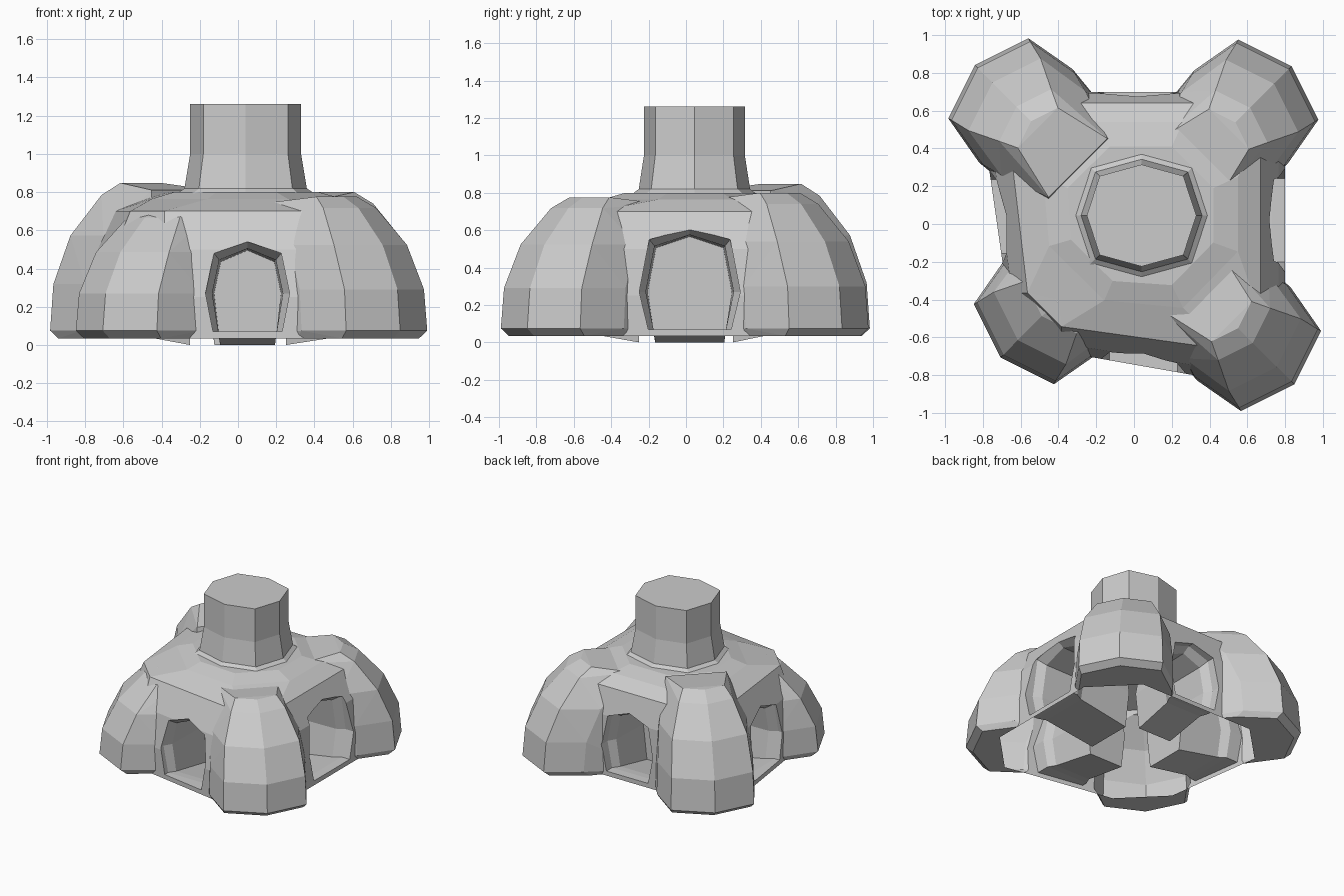
import bpy, bmesh
from math import cos, sin, radians, pi
from mathutils import Vector

if "Cube" in bpy.data.objects:
    bpy.data.objects.remove(bpy.data.objects["Cube"])


def make_object(name, bm):
    bmesh.ops.recalc_face_normals(bm, faces=bm.faces)
    mesh = bpy.data.meshes.new(name)
    bm.to_mesh(mesh)
    bm.free()
    obj = bpy.data.objects.new(name, mesh)
    bpy.context.collection.objects.link(obj)
    return obj


def loft(name, rings):
    """Skin a stack of equal-sized point rings and cap both ends."""
    bm = bmesh.new()
    rows = [[bm.verts.new(p) for p in ring] for ring in rings]
    n = len(rows[0])
    for a, b in zip(rows, rows[1:]):
        for i in range(n):
            j = (i + 1) % n
            bm.faces.new((a[i], a[j], b[j], b[i]))
    bm.faces.new(rows[0])
    bm.faces.new(rows[-1])
    return make_object(name, bm)


def block_ring(z, left, right, front, back, chamfer):
    """Rectangle with cut corners, its front and left walls slightly slanted."""
    c = chamfer
    pts = [(right, front + c), (right, back - c), (right - c, back), (left + c, back),
           (left, back - c), (left, front + c), (left + c, front), (right - c, front)]
    return [(x * (1 + .18 * y) if x < 0 else x, y * (1 + .22 * x) if y < 0 else y, z) for x, y in pts]


def leg(name, angle, reach, height=1.0):
    """Rounded buttress, widest at the foot and leaning into the dome."""
    a = radians(angle)
    out, side = Vector((cos(a), sin(a), 0)), Vector((-sin(a), cos(a), 0))
    bm = bmesh.new()

    def add(u, v, z):
        bm.verts.new(out * u + side * v + Vector((0, 0, z)))

    levels = [(.035, -.05, .95), (.075, 0, 1), (.3, -.02, .98), (.54, -.13, .9),
              (.74, -.31, .65), (.80, -.42, .5)]
    for z, inset, width in levels:
        z = z if z < .1 else z * height
        u = reach + inset
        add(u, 0, z)
        for s in (-1, 1):
            add(u - .1 * width, s * .3 * width, z)
            if z < .6:
                add(u - .38, s * .35 * width, z)
    for s in (-1, 1):
        add(.3, s * .3, .035)
        add(.42, s * .22, .765 * height)
    res = bmesh.ops.convex_hull(bm, input=bm.verts)
    junk = {g for g in res['geom_interior'] + res['geom_unused'] if isinstance(g, bmesh.types.BMVert)}
    bmesh.ops.delete(bm, geom=list(junk), context='VERTS')
    bmesh.ops.dissolve_limit(bm, angle_limit=radians(1), verts=bm.verts, edges=bm.edges)
    return make_object(name, bm)


def alcove(name, angle, centre, wall, half, top):
    """Arched pocket cutter with a bevelled mouth and a floor sloping inward."""
    a = radians(angle)
    out, side = Vector((cos(a), sin(a), 0)), Vector((-sin(a), cos(a), 0))
    origin = side * centre
    rings = []
    for dist, shrink, floor in ((1.1, 0, .07), (wall - .07, 0, .07), (wall - .13, .035, .065), (.25, .045, 0)):
        w, t = half - shrink, top - shrink
        prof = [(-.82 * w, floor), (.82 * w, floor), (w, .27), (.8 * w, t - .06),
                (0, t), (-.8 * w, t - .06), (-w, .27)]
        rings.append([origin + out * dist + side * s + Vector((0, 0, z)) for s, z in prof])
    return loft(name, rings)


# Dome body
body = loft("dome_body", [
    block_ring(-.05, -.73, .80, -.75, .70, .30),
    block_ring(.25, -.73, .80, -.75, .70, .30),
    block_ring(.50, -.70, .765, -.70, .69, .26),
    block_ring(.70, -.61, .67, -.60, .64, .18),
    block_ring(.765, -.46, .55, -.42, .54, .29),
    block_ring(.80, -.34, .42, -.31, .41, .22),
])

# Four corner legs and four arched alcoves
legs = [leg("leg_front_right", -45, 1.20, .97), leg("leg_back_right", 45, 1.18),
        leg("leg_back_left", 135, 1.19, 1.06), leg("leg_front_left", 225, 1.0, .9)]
pockets = [alcove("alcove_front", -90, .05, .75, .22, .54),
           alcove("alcove_right", 0, .02, .80, .27, .61),
           alcove("alcove_back", 90, -.02, .70, .22, .56),
           alcove("alcove_left", 180, -.04, .73, .24, .56)]
for tools, op in ((legs, 'UNION'), (pockets, 'DIFFERENCE')):
    for t in tools:
        m = body.modifiers.new(t.name, 'BOOLEAN')
        m.operation, m.solver, m.object = op, 'EXACT', t
bpy.context.view_layer.update()
dg = bpy.context.evaluated_depsgraph_get()
result = bpy.data.meshes.new_from_object(body.evaluated_get(dg))
body.modifiers.clear()
body.data = result
for t in legs + pockets:
    bpy.data.objects.remove(t)

# Open underside: drop the base face and lift the wall's rim to foot level
bm = bmesh.new()
bm.from_mesh(body.data)
base = [f for f in bm.faces if all(v.co.z < -.04 for v in f.verts)]
bmesh.ops.delete(bm, geom=base, context='FACES')
for v in bm.verts:
    if v.co.z < -.04:
        v.co.z = .035
bmesh.ops.dissolve_degenerate(bm, dist=.0005, edges=bm.edges)
bm.to_mesh(body.data)
bm.free()


# Chimney with a flared collar
def chimney_ring(z, r, cx=.04, cy=.045):
    return [(cx + cos(k * pi / 4) * r * (1.08 if k % 2 else 1),
             cy + sin(k * pi / 4) * r * (1.02 if k % 2 else .93), z) for k in range(8)]


loft("chimney", [chimney_ring(.74, .40), chimney_ring(.785, .37), chimney_ring(.82, .32),
                 chimney_ring(1.0, .29), chimney_ring(1.26, .29)])
